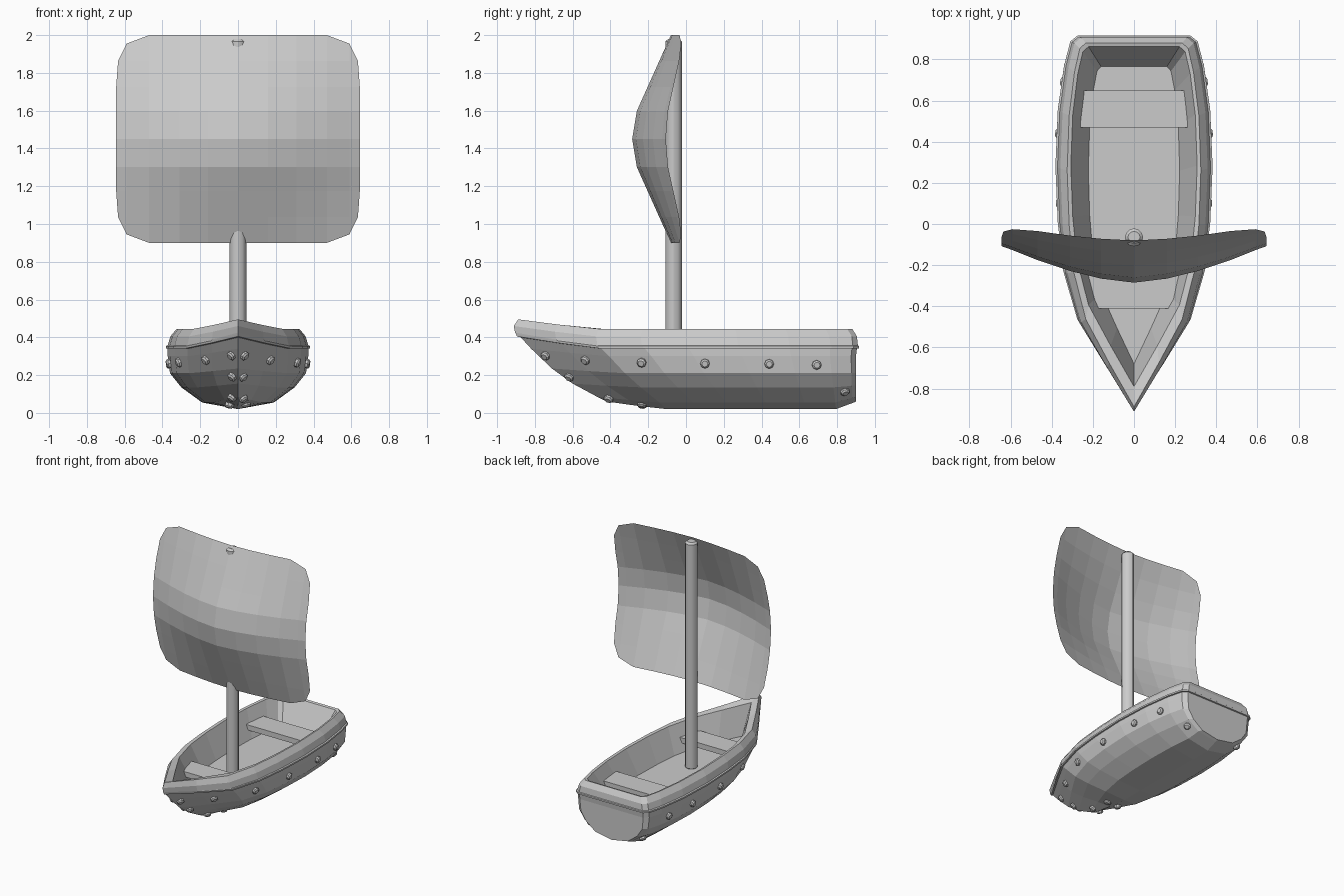
import bpy, bmesh
from mathutils import Vector
from mathutils.bvhtree import BVHTree

if "Cube" in bpy.data.objects:
    bpy.data.objects.remove(bpy.data.objects["Cube"])


def finish(bm, name):
    bmesh.ops.remove_doubles(bm, verts=bm.verts, dist=0.0005)
    bmesh.ops.recalc_face_normals(bm, faces=bm.faces)
    mesh = bpy.data.meshes.new(name)
    bm.to_mesh(mesh)
    bm.free()
    ob = bpy.data.objects.new(name, mesh)
    bpy.context.collection.objects.link(ob)
    return ob


# Hull plan shape: (fraction of length, fraction of width, bow rise, stern rise)
PLAN = [(0, 0, 1, 0), (.12, .37, .45, 0), (.24, .72, 0, 0), (.37, .90, 0, 0),
        (.5, .97, 0, 0), (.65, 1, 0, 0), (.8, .97, 0, 0), (.92, .89, 0, 0),
        (.985, .81, 0, .8), (1, .72, 0, 1)]
# Levels from keel, over the rail, to the floor:
# (half width, bow y, stern y, z, z at bow, z at stern)
LEVELS = [(0, -.42, .90, .02, .06, .06),
          (.19, -.47, .90, .055, .085, .085),
          (.30, -.60, .90, .135, .155, .145),
          (.36, -.71, .90, .21, .235, .21),
          (.372, -.82, .90, .30, .34, .30),
          (.372, -.875, .905, .34, .40, .34),
          (.382, -.895, .915, .342, .405, .342),
          (.382, -.90, .915, .354, .417, .354),
          (.372, -.905, .91, .358, .425, .358),
          (.358, -.912, .905, .405, .46, .405),
          (.325, -.888, .88, .445, .495, .445),
          (.307, -.79, .862, .44, .465, .44),
          (.222, -.68, .765, .25, .25, .25)]


def build_hull():
    bm = bmesh.new()
    loops = []
    for width, y0, y1, z, zb, zs in LEVELS:
        right = [(width * f, y0 + (y1 - y0) * t, z + (zb - z) * r + (zs - z) * s)
                 for t, f, r, s in PLAN]
        left = [(-x, y, zz) for x, y, zz in reversed(right[1:])]
        loops.append([bm.verts.new(p) for p in right + left])
    n = len(loops[0])
    for a, b in zip(loops, loops[1:]):
        for i in range(n):
            j = (i + 1) % n
            bm.faces.new((a[i], a[j], b[j], b[i]))
    bm.faces.new(loops[-1])
    bmesh.ops.dissolve_degenerate(bm, dist=0.0005, edges=bm.edges)
    return finish(bm, "hull")


hull = build_hull()


# Seats: slightly tapered planks
def seat(name, y0, y1, half0, half1, top):
    bm = bmesh.new()
    bmesh.ops.create_cube(bm, size=1)
    for v in bm.verts:
        back = v.co.y > 0
        half = half1 if back else half0
        v.co = (half * (1 if v.co.x > 0 else -1), y1 if back else y0,
                top if v.co.z > 0 else top - .04)
    finish(bm, name)


seat("rear_seat", .47, .65, .267, .25, .35)
seat("front_seat", -.41, -.24, .208, .235, .35)

# Mast
bpy.ops.mesh.primitive_cylinder_add(vertices=12, radius=.044, depth=1.74,
                                    location=(0, -.065, 1.11))
mast = bpy.context.object
mast.name = "mast"
bev = mast.modifiers.new("rounded_end", "BEVEL")
bev.width = .014
bev.segments = 1
bev.limit_method = 'ANGLE'
bev.angle_limit = 1.0
bpy.ops.object.shade_smooth_by_angle()


# Billowing sail with clipped corners
def build_sail():
    bm = bmesh.new()
    half = [0, .16, .31, .47, .59, .635]
    height = [.55, .55, .55, .55, .505, .4125]
    cols = [(-x, h) for x, h in zip(half[:0:-1], height[:0:-1])] + list(zip(half, height))
    steps = [-1, -.75, -.5, -.27, 0, .27, .5, .75, 1]
    grid = []
    for x, h in cols:
        c = 1 - (abs(x) / .64) ** 1.6
        column = []
        for s in steps:
            dz = max(-h, min(h, s * .55))
            u = abs(dz) / .55
            b = 1 - .12 * u / .27 if u <= .27 else .88 * (1 - u) / .73
            bulge = .01 if u < .6 and abs(x) > .6 else 0
            sx = x + (bulge if x > 0 else -bulge)
            column.append(bm.verts.new((sx, -.005 - .075 * c - b * (.1 + .105 * c), 1.45 + dz)))
        grid.append(column)
    for a, b in zip(grid, grid[1:]):
        for i in range(len(steps) - 1):
            bm.faces.new((a[i], b[i], b[i + 1], a[i + 1]))
    bmesh.ops.remove_doubles(bm, verts=bm.verts, dist=0.0005)
    return finish(bm, "sail")


build_sail()

# Rivets set square to the hull surface, mirrored left and right
tree = BVHTree.FromPolygons([v.co for v in hull.data.vertices],
                            [p.vertices for p in hull.data.polygons])
RIVETS = [(.07, -.77, .275), (.21, -.56, .25), (.33, -.24, .26), (.37, .10, .26),
          (.36, .44, .26), (.33, .69, .255), (.22, .84, .115),
          (.06, -.64, .16), (.05, -.42, .055), (.05, -.235, .028)]
for k, p in enumerate(RIVETS):
    for side in (1, -1):
        loc, nor, _, _ = tree.find_nearest(Vector((p[0] * side, p[1], p[2])))
        bpy.ops.mesh.primitive_cylinder_add(
            vertices=8, radius=.025, depth=.04, location=loc,
            rotation=nor.to_track_quat('Z', 'Y').to_euler())
        rivet = bpy.context.object
        rivet.name = f"rivet_{k}_{'right' if side > 0 else 'left'}"
        m = rivet.modifiers.new("rounded", "BEVEL")
        m.width = .008
        m.segments = 1
        m.limit_method = 'ANGLE'
        m.angle_limit = 1.0
